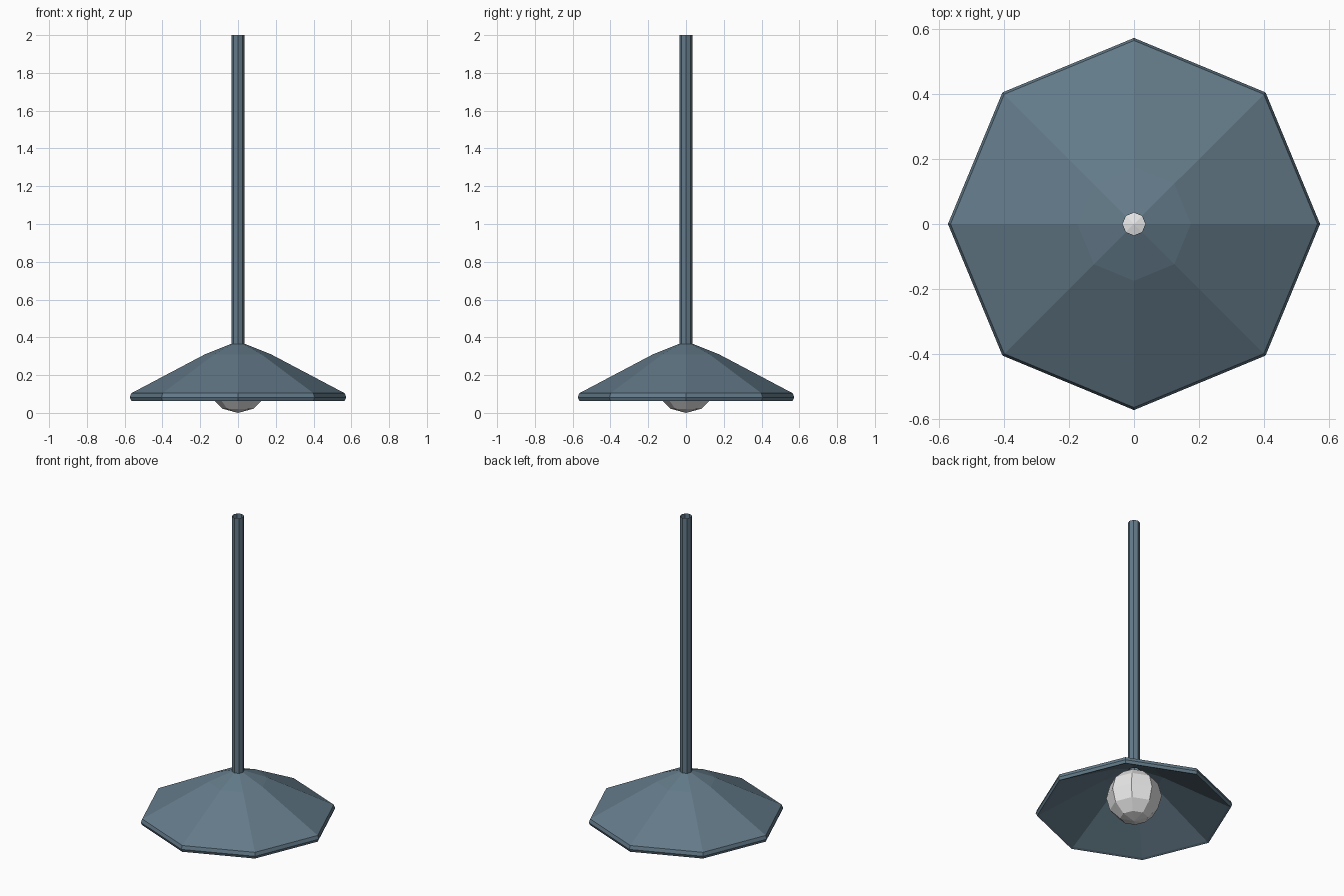
import bpy, bmesh, math

if "Cube" in bpy.data.objects:
    bpy.data.objects.remove(bpy.data.objects["Cube"])

SIDES = 8


def material(name, rgb):
    m = bpy.data.materials.new(name)
    m.diffuse_color = (*rgb, 1.0)
    m.use_nodes = True
    m.node_tree.nodes["Principled BSDF"].inputs["Base Color"].default_value = m.diffuse_color
    return m


def lathe(name, profile, mat, closed=False):
    """Revolve (radius, z) points into a flat-faced eight-sided part."""
    bm = bmesh.new()
    rings = []
    for r, z in profile:
        rings.append([bm.verts.new((r * math.cos(i * math.tau / SIDES),
                                    r * math.sin(i * math.tau / SIDES), z))
                      for i in range(SIDES)])
    pairs = list(zip(rings, rings[1:]))
    if closed:
        pairs.append((rings[-1], rings[0]))
    for a, b in pairs:
        for i in range(SIDES):
            j = (i + 1) % SIDES
            # profiles run downwards on the outside, so this faces outwards
            bm.faces.new((a[i], b[i], b[j], a[j]))
    return finish(name, bm, mat)


def finish(name, bm, mat):
    mesh = bpy.data.meshes.new(name)
    bm.to_mesh(mesh)
    bm.free()
    mesh.materials.append(mat)
    obj = bpy.data.objects.new(name, mesh)
    bpy.context.collection.objects.link(obj)
    return obj


blue = material("slate blue metal", (0.125, 0.195, 0.25))
white = material("white glass", (0.8, 0.8, 0.8))

# Hanging stem: open tube, the bulb shows through it from above
lathe("stem", [(0.035, 2.0), (0.035, 0.355)], blue)

# Shade: outer slope, bevelled rim, then back up the inside
lathe("shade", [(0.035, 0.366), (0.175, 0.31), (0.565, 0.104), (0.573, 0.082),
                (0.565, 0.064), (0.55, 0.07), (0.168, 0.285), (0.035, 0.338)],
      blue, closed=True)

# Bulb: low-poly ball peeking out below the rim
bm = bmesh.new()
bmesh.ops.create_uvsphere(bm, u_segments=SIDES, v_segments=6, radius=0.162)
bmesh.ops.translate(bm, verts=bm.verts, vec=(0, 0, 0.162))
finish("bulb", bm, white)
